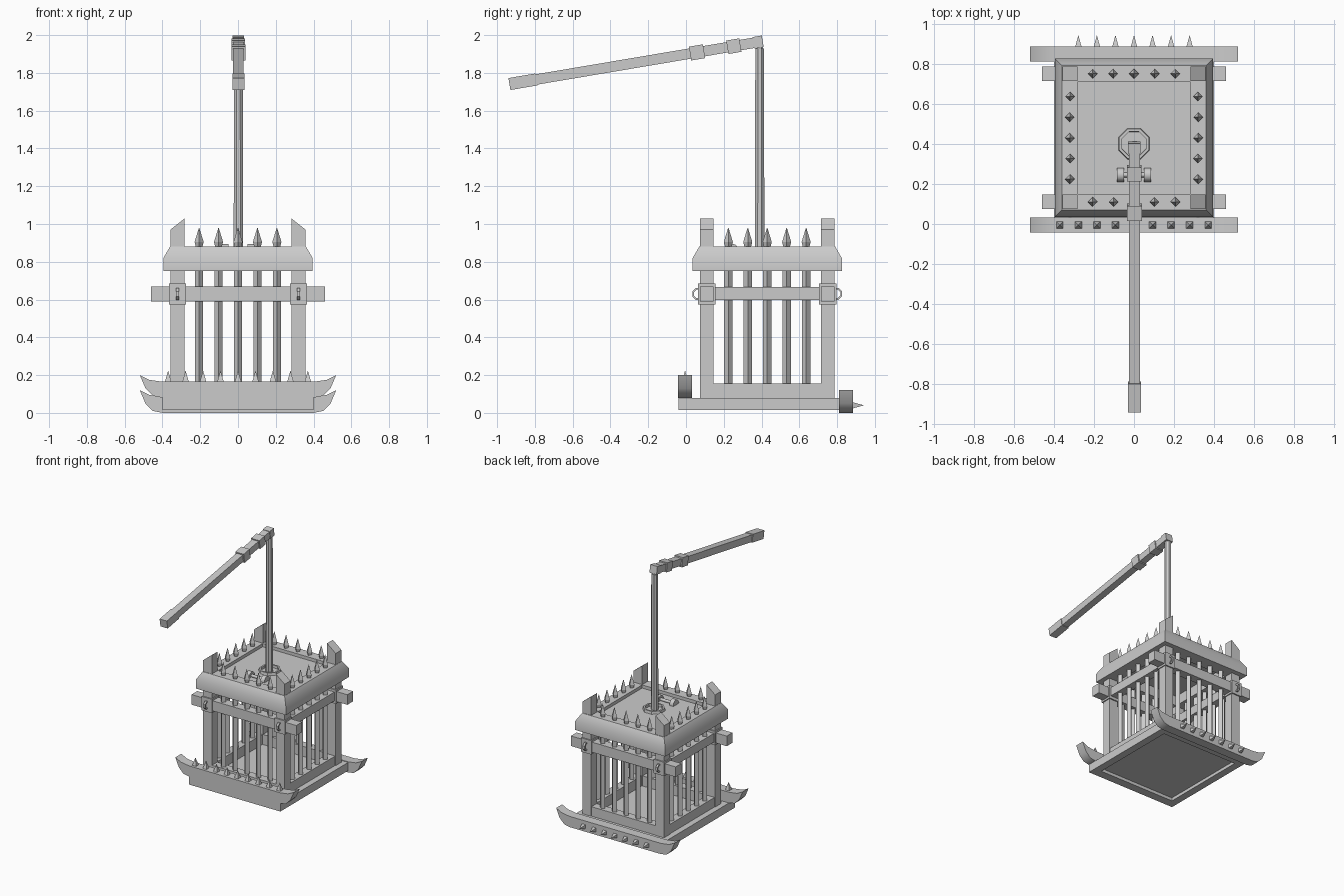
import bpy, bmesh, math
from mathutils import Matrix, Vector

if "Cube" in bpy.data.objects:
    bpy.data.objects.remove(bpy.data.objects["Cube"], do_unlink=True)

GREY = bpy.data.materials.new("plain grey")
GREY.use_nodes = True
GREY.diffuse_color = (0.6, 0.6, 0.6, 1)
for node in GREY.node_tree.nodes:
    if node.type == 'BSDF_PRINCIPLED':
        node.inputs["Base Color"].default_value = (0.6, 0.6, 0.6, 1)

CY = 0.43       # cage centre along y
POST = 0.32     # post distance from the cage centre
SPACING = 0.103


def finish(name, bm, smooth=None):
    bmesh.ops.recalc_face_normals(bm, faces=bm.faces)
    mesh = bpy.data.meshes.new(name)
    bm.to_mesh(mesh)
    bm.free()
    obj = bpy.data.objects.new(name, mesh)
    bpy.context.collection.objects.link(obj)
    mesh.materials.append(GREY)
    if smooth:
        bpy.ops.object.select_all(action='DESELECT')
        obj.select_set(True)
        bpy.context.view_layer.objects.active = obj
        bpy.ops.object.shade_smooth_by_angle(angle=math.radians(smooth))
    return obj


def box(name, x0, x1, y0, y1, z0, z1):
    bm = bmesh.new()
    size = Matrix.Diagonal((x1 - x0, y1 - y0, z1 - z0, 1))
    place = Matrix.Translation(((x0 + x1) / 2, (y0 + y1) / 2, (z0 + z1) / 2))
    bmesh.ops.create_cube(bm, size=1, matrix=place @ size)
    return finish(name, bm)


def prism(name, outline, y0, y1, smooth=None):
    """Extrude an outline in x and z along y."""
    bm = bmesh.new()
    face = bm.faces.new([bm.verts.new((x, y0, z)) for x, z in outline])
    moved = bmesh.ops.extrude_face_region(bm, geom=[face])["geom"]
    bmesh.ops.translate(bm, vec=(0, y1 - y0, 0),
                        verts=[v for v in moved if isinstance(v, bmesh.types.BMVert)])
    return finish(name, bm, smooth)


def loft(name, profile, sides, centre, turn=0, axis='Z', closed=False, smooth=None):
    """Stack rings of (radius, height); a closed profile makes a hollow ring."""
    bm = bmesh.new()
    tilt = {'Z': Matrix(), 'Y': Matrix.Rotation(-math.pi / 2, 4, 'X'),
            'X': Matrix.Rotation(math.pi / 2, 4, 'Y')}[axis]
    rings = []
    for r, h in profile:
        angles = [turn + math.tau * i / sides for i in range(sides)]
        rings.append([bm.verts.new(Vector(centre) + tilt @ Vector(
            (r * math.cos(a), r * math.sin(a), h))) for a in angles])
    pairs = list(zip(rings, rings[1:]))
    if closed:
        pairs.append((rings[-1], rings[0]))
    for a, b in pairs:
        for i in range(sides):
            j = (i + 1) % sides
            bm.faces.new((a[i], a[j], b[j], b[i]))
    if not closed:
        bm.faces.new(rings[0])
        bm.faces.new(rings[-1])
    return finish(name, bm, smooth)


# Base frame with a recessed floor
for s, side in ((-1, "right"), (1, "left")):
    x0, x1 = sorted((s * 0.34, s * 0.4))
    box(side + "_base_beam", x0, x1, -0.04, 0.81, 0.015, 0.08)
box("front_base_beam", -0.34, 0.34, -0.04, 0.03, 0.015, 0.08)
box("back_base_beam", -0.34, 0.34, 0.75, 0.81, 0.015, 0.08)
box("floor", -0.34, 0.34, 0.03, 0.75, 0.04, 0.075)

# Planks with upturned ends, front and back
half = [(0.4, 0), (0.45, 0.01), (0.49, 0.05), (0.52, 0.12), (0.47, 0.095), (0.4, 0.085)]
for name, y0, z in (("front", -0.043, 0.08), ("back", 0.81, 0.0)):
    outline = [(x, z + h) for x, h in half] + [(-x, z + h) for x, h in reversed(half)]
    prism(name + "_curved_plank", outline, y0, y0 + 0.075, 35)

# Small spikes on the planks
for i in range(-4, 5):
    loft("front_spike", [(0.026, 0.16), (0.001, 0.222)], 4, (i * 0.0925, -0.005, 0), math.pi / 4)
for i in range(-3, 4):
    loft("back_spike", [(0.026, 0.875), (0.001, 0.94)], 4, (i * 0.0925, 0, 0.04), math.pi / 4, 'Y')

# Corner posts with slanted tops, collars and iron rings
w = 0.038
for sx in (-1, 1):
    for sy in (-1, 1):
        x, y = sx * POST, CY + sy * POST
        prism("corner_post", [(x - w, 0.07), (x + w, 0.07),
                              (x + w, 1.0 - sx * 0.03), (x - w, 1.0 + sx * 0.03)], y - 0.036, y + 0.036)
        box("post_collar", x - 0.046, x + 0.046, y - 0.046, y + 0.046, 0.575, 0.685)
        ring = loft("collar_ring", [(0.024, -0.008), (0.034, -0.008), (0.034, 0.008), (0.024, 0.008)],
                    8, (0, 0, 0), math.pi / 8, 'X', True)
        ring.location = (x, y + sy * 0.045, 0.63)

# Cross rails halfway up and low rails between the posts
for s in (-1, 1):
    y, x = CY + s * POST, s * POST
    box("long_cross_rail", -0.46, 0.46, y - 0.036, y + 0.036, 0.59, 0.67)
    box("side_cross_rail", x - 0.034, x + 0.034, CY - POST, CY + POST, 0.597, 0.667)
    box("low_cross_rail", -POST, POST, y - 0.033, y + 0.033, 0.07, 0.155)
    box("low_side_rail", x - 0.033, x + 0.033, CY - POST, CY + POST, 0.07, 0.155)

# Cage bars ending in spearheads
for i in range(-2, 3):
    for s in (-1, 1):
        for x, y in ((i * SPACING, CY + s * POST), (s * POST, CY + i * SPACING)):
            loft("cage_bar", [(0.022, 0.14), (0.022, 0.86), (0.015, 0.87),
                              (0.024, 0.905), (0.001, 0.98)], 4, (x, y, 0))

# Roof band with sloped shoulders, and a sunken panel
root2 = math.sqrt(2)
band = [(0.395, 0.75), (0.395, 0.82), (0.36, 0.88), (0.28, 0.88), (0.28, 0.75)]
loft("roof_band", [(r * root2, z) for r, z in band], 4, (0, CY, 0), math.pi / 4, closed=True, smooth=35)
box("roof_panel", -0.285, 0.285, CY - 0.285, CY + 0.285, 0.83, 0.855)

# Socket ring and shackle on the roof
loft("socket_ring", [(0.064, 0.85), (0.085, 0.85), (0.08, 0.875), (0.066, 0.875)],
     8, (0, 0.4, 0), math.pi / 8, closed=True)
for s in (-1, 1):
    loft("shackle_end", [(0.035, -0.017), (0.035, 0.017)], 12, (s * 0.067, 0.245, 0.86), axis='X', smooth=35)
loft("shackle_pin", [(0.012, -0.06), (0.012, 0.06)], 8, (0, 0.245, 0.865), axis='X', smooth=50)

# Hanging pole with an eye at the top
loft("hanging_pole", [(0.027, 0.85), (0.025, 1.93)], 8, (0.002, 0.39, 0), math.pi / 8)
loft("pole_eye", [(0.012, -0.006), (0.02, -0.006), (0.02, 0.006), (0.012, 0.006)],
     8, (0.002, 0.388, 1.938), axis='X', closed=True)

# Sloping carrying arm with collars, placed by distance from its low end
slope = math.atan2(0.226, 1.34)
for name, a, b, t in (("arm", 0.0, 1.355, 0.0275), ("arm_grip", 0.0, 0.145, 0.032),
                      ("arm_collar", 0.97, 1.045, 0.037), ("arm_collar", 1.17, 1.24, 0.036),
                      ("arm_tip", 1.31, 1.36, 0.031)):
    part = box(name, -t, t, a, b, -t, t)
    part.rotation_euler = (slope, 0, 0)
    part.location = (0.002, -0.935, 1.741)
